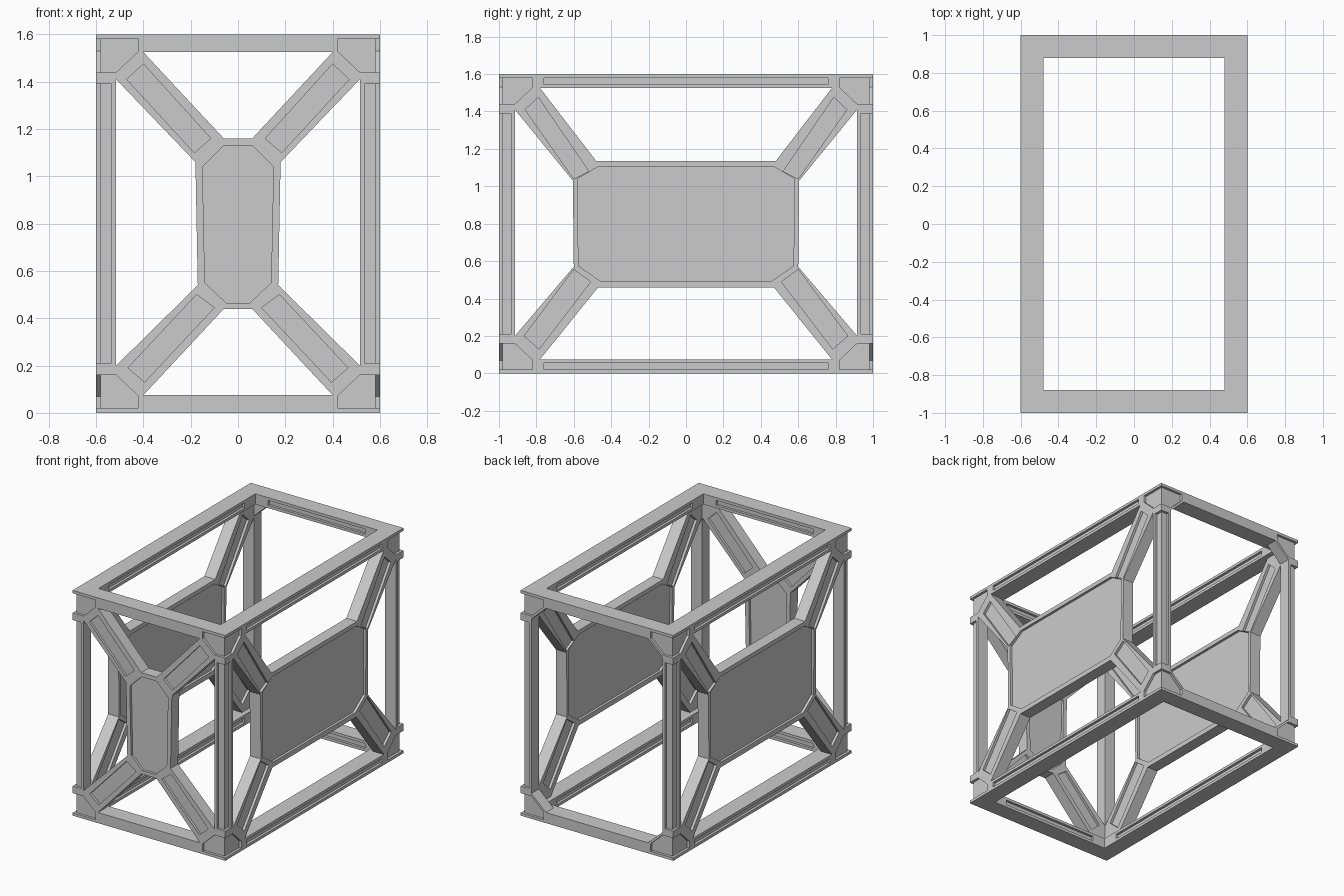
import bpy
import bmesh

HX, HY, H = 0.6, 1.0, 1.6        # half width, half length, height
WALL, RAIL, RING = 0.085, 0.075, 0.12
DEPTH = 0.018                    # pocket depth

old = bpy.data.objects.get("Cube")
if old:
    bpy.data.objects.remove(old, do_unlink=True)

grey = bpy.data.materials.new("light_grey_metal")
grey.use_nodes = True
colour = (0.6, 0.6, 0.6, 1)
grey.diffuse_color = colour
grey.node_tree.nodes["Principled BSDF"].inputs["Base Color"].default_value = colour


def prism(bm, outline, side, sign, near, far):
    """Extrude an outline (u, z) along the x or y axis of one wall, or (x, y) along z."""
    rings = []
    for d in (near, far):
        if side == "x":
            pts = [(sign * d, u, v) for u, v in outline]
        elif side == "y":
            pts = [(u, sign * d, v) for u, v in outline]
        else:
            pts = [(u, v, d) for u, v in outline]
        rings.append([bm.verts.new(p) for p in pts])
    a, b = rings
    bm.faces.new(a)
    bm.faces.new(b[::-1])
    for i in range(len(a)):
        j = (i + 1) % len(a)
        bm.faces.new((a[j], a[i], b[i], b[j]))


def make_object(name, bm):
    bmesh.ops.recalc_face_normals(bm, faces=bm.faces[:])
    mesh = bpy.data.meshes.new(name)
    bm.to_mesh(mesh)
    bm.free()
    mesh.materials.append(grey)
    ob = bpy.data.objects.new(name, mesh)
    bpy.context.scene.collection.objects.link(ob)
    return ob


def rect(u0, u1, v0, v1):
    return [(u0, v0), (u1, v0), (u1, v1), (u0, v1)]


def flip(outline):
    return [(-u, v) for u, v in outline]


def both(outline):
    return [outline, flip(outline)]


def symmetric(half):
    return half + flip(half)[::-1]


def upside_down(outline):
    return [(u, H - v) for u, v in outline]


# Openings and pockets of each wall, as outlines in wall coordinates
LOW, TOP = RAIL, H - RAIL
IX, IY = HX - WALL, HY - WALL

front_holes = [
    symmetric([(0.4, TOP), (0.06, 1.16)]),
    symmetric([(0.4, LOW), (0.06, 0.44)]),
    *both([(IX, 1.41), (IX, 0.2), (0.17, 0.54), (0.18, 1.06)]),
]
front_pockets = [
    symmetric([(0.06, 1.13), (0.15, 1.04), (0.14, 0.55), (0.05, 0.465)]),
    *both([(0.4, 1.475), (0.47, 1.41), (0.185, 1.1), (0.115, 1.16)]),
    *both([(0.395, 0.13), (0.465, 0.19), (0.175, 0.5), (0.1, 0.445)]),
]
side_holes = [
    symmetric([(0.78, TOP), (0.48, 1.135)]),
    symmetric([(0.78, LOW), (0.47, 0.46)]),
    *both([(IY, 1.41), (IY, 0.2), (0.6, 0.57), (0.605, 1.03)]),
]
side_pockets = [
    symmetric([(0.47, 1.105), (0.58, 1.04), (0.575, 0.575), (0.46, 0.495)]),
    *both([(0.79, 1.475), (0.86, 1.41), (0.6, 1.04), (0.52, 1.08)]),
    *both([(0.785, 0.13), (0.865, 0.2), (0.6, 0.555), (0.51, 0.49)]),
]
back_holes = [
    symmetric([(0.4, TOP), (IX, 1.42), (IX, 0.18), (0.4, LOW)]),
]


def corner_pockets(half):
    """Corner gussets and post grooves, open at the outer edge of the wall."""
    gusset = [(half - 0.18, 1.58), (half - 0.18, 1.53), (half - 0.085, 1.44),
              (half + 0.05, 1.44), (half + 0.05, 1.58)]
    post = rect(half - 0.065, half + 0.05, 0.21, 1.39)
    return both(gusset) + both(upside_down(gusset)) + both(post)


def rail_grooves(length):
    groove = rect(-length, length, 0.02, 0.055)
    return [groove, upside_down(groove)]


def wall_cutter(name, side, sign, holes, pockets):
    out, inner = (HX, IX) if side == "x" else (HY, IY)
    bm = bmesh.new()
    for o in holes:
        prism(bm, o, side, sign, inner - 0.02, out + 0.05)
    for o in pockets:
        prism(bm, o, side, sign, out - DEPTH, out + 0.05)
    return make_object(name, bm)


# Solid block that the open frame is carved from
bm = bmesh.new()
prism(bm, rect(-HX, HX, -HY, HY), "z", 1, 0, H)
frame = make_object("crate_frame", bm)
cutters = []

# Hollow inside and the open top and bottom
bm = bmesh.new()
prism(bm, rect(-IX, IX, -IY, IY), "z", 1, LOW, TOP)
cutters.append(make_object("inside_cutter", bm))
bm = bmesh.new()
prism(bm, rect(RING - HX, HX - RING, RING - HY, HY - RING), "z", 1, -0.1, H + 0.1)
cutters.append(make_object("top_bottom_cutter", bm))

# Four walls: two long sides, braced front, open back
for sign, name in ((1, "left_cutter"), (-1, "right_cutter")):
    cutters.append(wall_cutter(name, "x", sign, side_holes,
                               side_pockets + corner_pockets(HY) + rail_grooves(0.76)))
cutters.append(wall_cutter("front_cutter", "y", -1, front_holes,
                           front_pockets + corner_pockets(HX)))
cutters.append(wall_cutter("back_cutter", "y", 1, back_holes, corner_pockets(HX)))

# Matching pockets on the inner faces
bm = bmesh.new()
for side, sign, inner, pockets in (("x", 1, IX, side_pockets), ("x", -1, IX, side_pockets),
                                   ("y", -1, IY, front_pockets)):
    for o in pockets:
        prism(bm, o, side, sign, inner - 0.01, inner + DEPTH)
for sign in (1, -1):
    for side, edge, length in (("x", HX - RING, 0.76), ("y", HY - RING, 0.38)):
        for o in rail_grooves(length):
            prism(bm, o, side, sign, edge - 0.01, edge + DEPTH)
cutters.append(make_object("inner_cutter", bm))

# Carve, bake the result and drop the cutters
for cutter in cutters:
    cutter.hide_render = True
    mod = frame.modifiers.new(cutter.name, "BOOLEAN")
    mod.operation = "DIFFERENCE"
    mod.solver = "EXACT"
    mod.object = cutter
bpy.context.view_layer.update()
baked = bpy.data.meshes.new_from_object(
    frame.evaluated_get(bpy.context.evaluated_depsgraph_get()))
frame.modifiers.clear()
frame.data = baked
for cutter in cutters:
    bpy.data.objects.remove(cutter, do_unlink=True)
